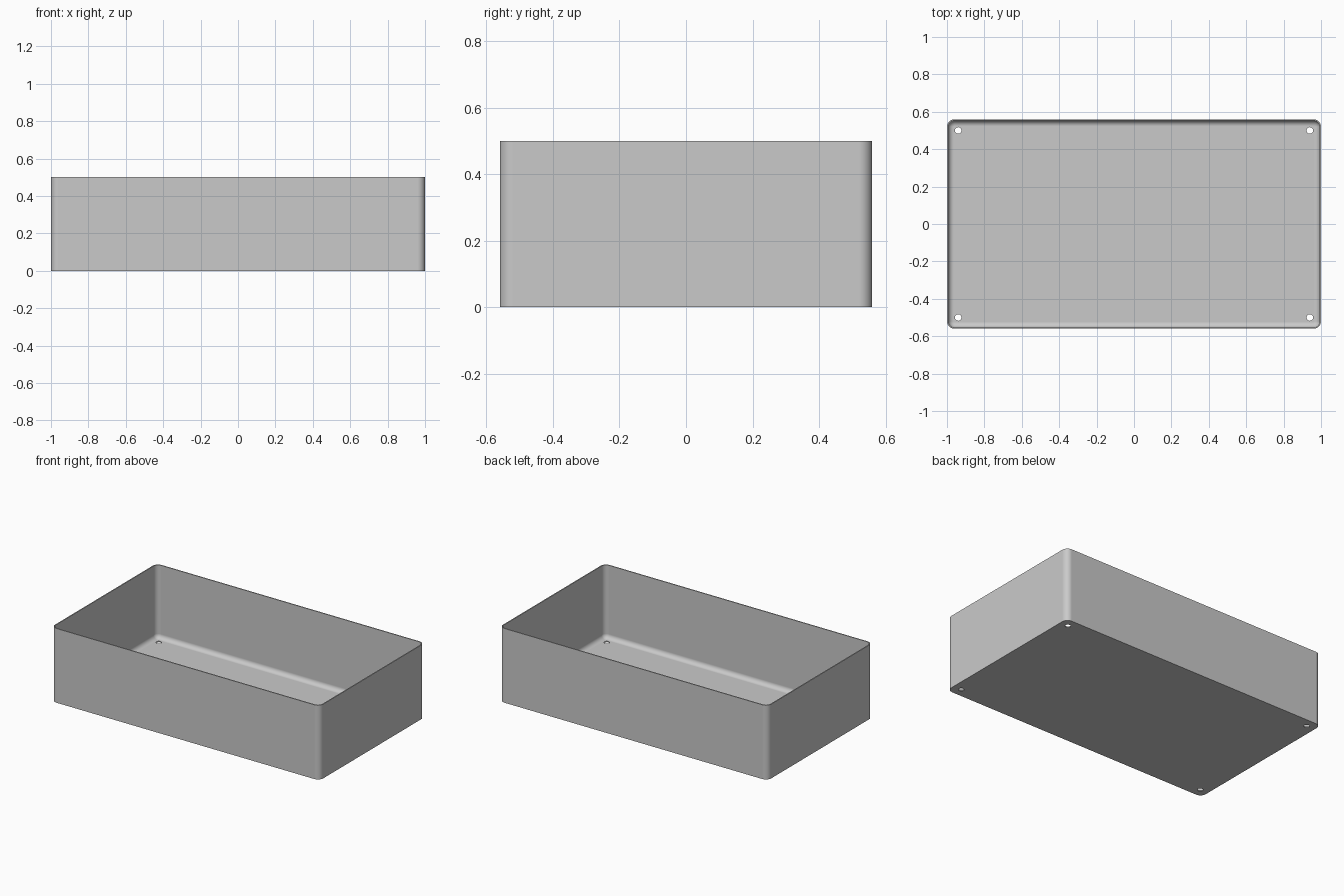
import bpy, bmesh, math

cube = bpy.data.objects.get("Cube")
if cube:
    bpy.data.objects.remove(cube, do_unlink=True)

HALF_X, HALF_Y, HEIGHT = 1.0, 0.56, 0.5
CORNER, WALL, FILLET, STEPS = 0.04, 0.007, 0.03, 8
HOLE_X, HOLE_Y, HOLE_R = 0.94, 0.5, 0.0175

grey = bpy.data.materials.new("light grey")
grey.use_nodes = True
colour = (0.59, 0.59, 0.59, 1)
grey.diffuse_color = colour
grey.node_tree.nodes["Principled BSDF"].inputs["Base Color"].default_value = colour


def ring(bm, inset, z):
    """Rounded rectangle of vertices, inset from the outer outline."""
    verts = []
    for quarter, (sx, sy) in enumerate(((1, 1), (-1, 1), (-1, -1), (1, -1))):
        for i in range(STEPS + 1):
            a = (quarter + i / STEPS) * math.pi / 2
            r = CORNER - inset
            verts.append(bm.verts.new((sx * (HALF_X - CORNER) + r * math.cos(a),
                                       sy * (HALF_Y - CORNER) + r * math.sin(a), z)))
    return verts


# Tray shell: outside wall, rim, inside wall, then a rounded step to the floor
bm = bmesh.new()
levels = [(0, 0), (0, HEIGHT), (WALL, HEIGHT)]
for i in range(STEPS + 1):
    a = i / STEPS * math.pi / 2
    levels.append((WALL + FILLET * (1 - math.cos(a)), WALL + FILLET * (1 - math.sin(a))))
rings = [ring(bm, inset, z) for inset, z in levels]
for low, high in zip(rings, rings[1:]):
    for i in range(len(low)):
        j = (i + 1) % len(low)
        bm.faces.new((low[i], low[j], high[j], high[i]))
bm.faces.new(rings[0][::-1])
bm.faces.new(rings[-1])
bmesh.ops.recalc_face_normals(bm, faces=bm.faces)
mesh = bpy.data.meshes.new("tray")
bm.to_mesh(mesh)
bm.free()
tray = bpy.data.objects.new("tray", mesh)
bpy.context.collection.objects.link(tray)
mesh.materials.append(grey)

# Screw holes through the floor corners
bm = bmesh.new()
for sx in (-1, 1):
    for sy in (-1, 1):
        made = bmesh.ops.create_cone(bm, cap_ends=True, segments=24, radius1=HOLE_R,
                                     radius2=HOLE_R, depth=0.1)
        bmesh.ops.translate(bm, verts=made["verts"], vec=(sx * HOLE_X, sy * HOLE_Y, 0))
cut_mesh = bpy.data.meshes.new("hole_cutter")
bm.to_mesh(cut_mesh)
bm.free()
cut_mesh.materials.append(grey)
cutter = bpy.data.objects.new("hole_cutter", cut_mesh)
bpy.context.collection.objects.link(cutter)
cutter.hide_render = True

bpy.ops.object.select_all(action="DESELECT")
tray.select_set(True)
bpy.context.view_layer.objects.active = tray
holes = tray.modifiers.new("holes", "BOOLEAN")
holes.operation, holes.solver, holes.object = "DIFFERENCE", "EXACT", cutter
bpy.ops.object.modifier_apply(modifier=holes.name)
bpy.data.objects.remove(cutter, do_unlink=True)

# Smooth corners, crisp rim and flat panels
bpy.ops.object.shade_smooth_by_angle(angle=math.radians(35))
weighted = tray.modifiers.new("flat_panels", "WEIGHTED_NORMAL")
weighted.keep_sharp = True
